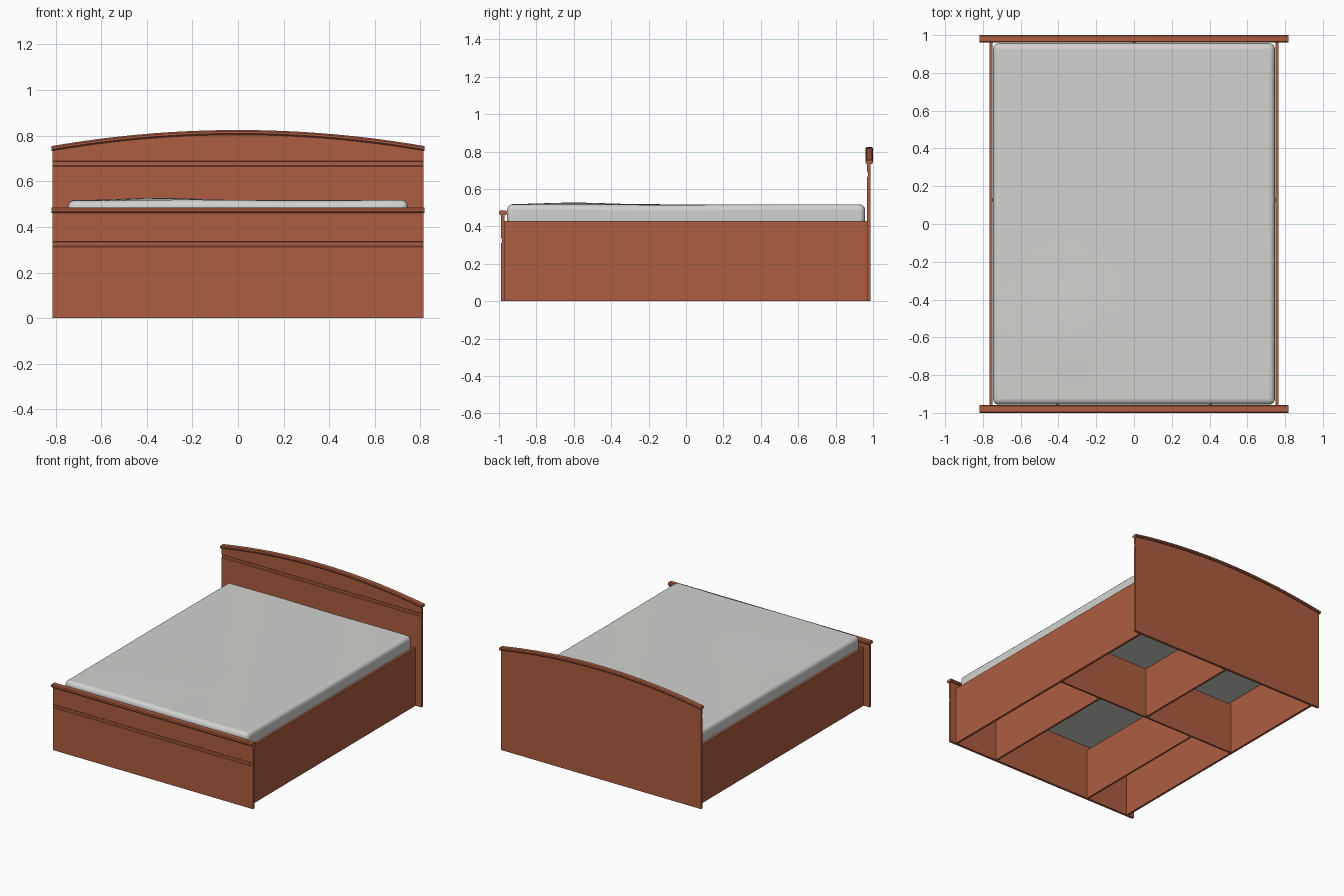
import bpy, bmesh, math

cube = bpy.data.objects.get("Cube")
if cube:
    bpy.data.objects.remove(cube, do_unlink=True)


def material(name, colour):
    m = bpy.data.materials.new(name)
    m.use_nodes = True
    m.diffuse_color = (*colour, 1)
    m.node_tree.nodes["Principled BSDF"].inputs["Base Color"].default_value = (*colour, 1)
    return m


WOOD = material("reddish wood", (0.42, 0.11, 0.052))
FABRIC = material("pale grey fabric", (0.64, 0.64, 0.62))


def finish(name, bm, mat):
    bmesh.ops.recalc_face_normals(bm, faces=bm.faces)
    mesh = bpy.data.meshes.new(name)
    bm.to_mesh(mesh)
    bm.free()
    mesh.materials.append(mat)
    ob = bpy.data.objects.new(name, mesh)
    bpy.context.collection.objects.link(ob)
    bpy.context.view_layer.objects.active = ob
    ob.select_set(True)
    bpy.ops.object.shade_smooth_by_angle(angle=math.radians(35))
    ob.select_set(False)
    return ob


def box_mesh(x0, x1, y0, y1, z0, z1):
    bm = bmesh.new()
    bmesh.ops.create_cube(bm, size=1)
    for v in bm.verts:
        v.co = ((x0 + x1) / 2 + v.co.x * (x1 - x0),
                (y0 + y1) / 2 + v.co.y * (y1 - y0),
                (z0 + z1) / 2 + v.co.z * (z1 - z0))
    return bm


def box(name, *size):
    return finish(name, box_mesh(*size), WOOD)


def sweep(name, section, half, steps):
    """Join the (y, z) outlines given by section(x) from -half to half."""
    bm = bmesh.new()
    rings = []
    for i in range(steps + 1):
        x = half * (2 * i / steps - 1)
        rings.append([bm.verts.new((x, y, z)) for y, z in section(x)])
    n = len(rings[0])
    for a, b in zip(rings, rings[1:]):
        for i in range(n):
            j = (i + 1) % n
            bm.faces.new((a[i], a[j], b[j], b[i]))
    bm.faces.new(rings[0])
    bm.faces.new(rings[-1])
    return finish(name, bm, WOOD)


def panel(front, back, top, groove):
    """Board outline with a shallow groove across its front."""
    lo, hi = groove
    d = 0.004
    return [(back, 0), (front, 0), (front, lo), (front + d, lo + d),
            (front + d, hi - d), (front, hi), (front, top), (back, top)]


def cap(y0, y1, z0, z1, c=0.006):
    """Moulded rail outline with softened edges."""
    return [(y0 + c, z0), (y1 - c, z0), (y1, z0 + c), (y1, z1 - c),
            (y1 - c, z1), (y0 + c, z1), (y0, z1 - c), (y0, z0 + c)]


def arch(x):
    return 0.755 + 0.07 * (1 - (x / 0.815) ** 2)


# Headboard with arched top, and straight footboard
sweep("headboard", lambda x: panel(0.969, 0.987, arch(x) - 0.012, (0.665, 0.69)), 0.813, 32)
sweep("headboard_cap", lambda x: cap(0.96, 1.0, arch(x) - 0.021, arch(x)), 0.818, 32)
sweep("footboard", lambda x: panel(-0.988, -0.97, 0.47, (0.312, 0.337)), 0.813, 1)
sweep("footboard_cap", lambda x: cap(-1.0, -0.957, 0.462, 0.485), 0.818, 1)

# Side rails
for side, s in (("left", 1), ("right", -1)):
    a, b = sorted((0.749 * s, 0.765 * s))
    box(side + "_side_rail", a, b, -0.971, 0.97, 0, 0.428)

# Support boards beneath the mattress
T = 0.007
SUPPORT = 0.376
CROSS = 0.127
box("cross_support", -0.75, 0.75, CROSS - T, CROSS + T, 0, SUPPORT)
box("rear_support", -T, T, CROSS, 0.97, 0, SUPPORT)
for side, x in (("left", 0.405), ("right", -0.405)):
    box(side + "_front_support", x - T, x + T, -0.971, CROSS, 0, SUPPORT)

# Mattress: soft edges and a faintly uneven top
bm = box_mesh(-0.746, 0.746, -0.956, 0.957, 0.375, 0.517)
for axis in (0, 1):
    edges = [e for e in bm.edges
             if abs(e.verts[0].co[axis] - e.verts[1].co[axis]) > 0.5]
    bmesh.ops.subdivide_edges(bm, edges=edges, cuts=18, use_grid_fill=True)
for v in bm.verts:
    x, y, z = v.co
    if z > 0.5:
        hump = math.exp(-((x + 0.35) ** 2 + (y + 0.6) ** 2) / 0.06)
        v.co.z += 0.009 * hump + 0.0015 * math.sin(7 * x + 4 * y)
mattress = finish("mattress", bm, FABRIC)
bevel = mattress.modifiers.new("soft edges", "BEVEL")
bevel.width = 0.03
bevel.segments = 5
bevel.limit_method = "ANGLE"
bevel.angle_limit = math.radians(50)
mattress.data.shade_smooth()
